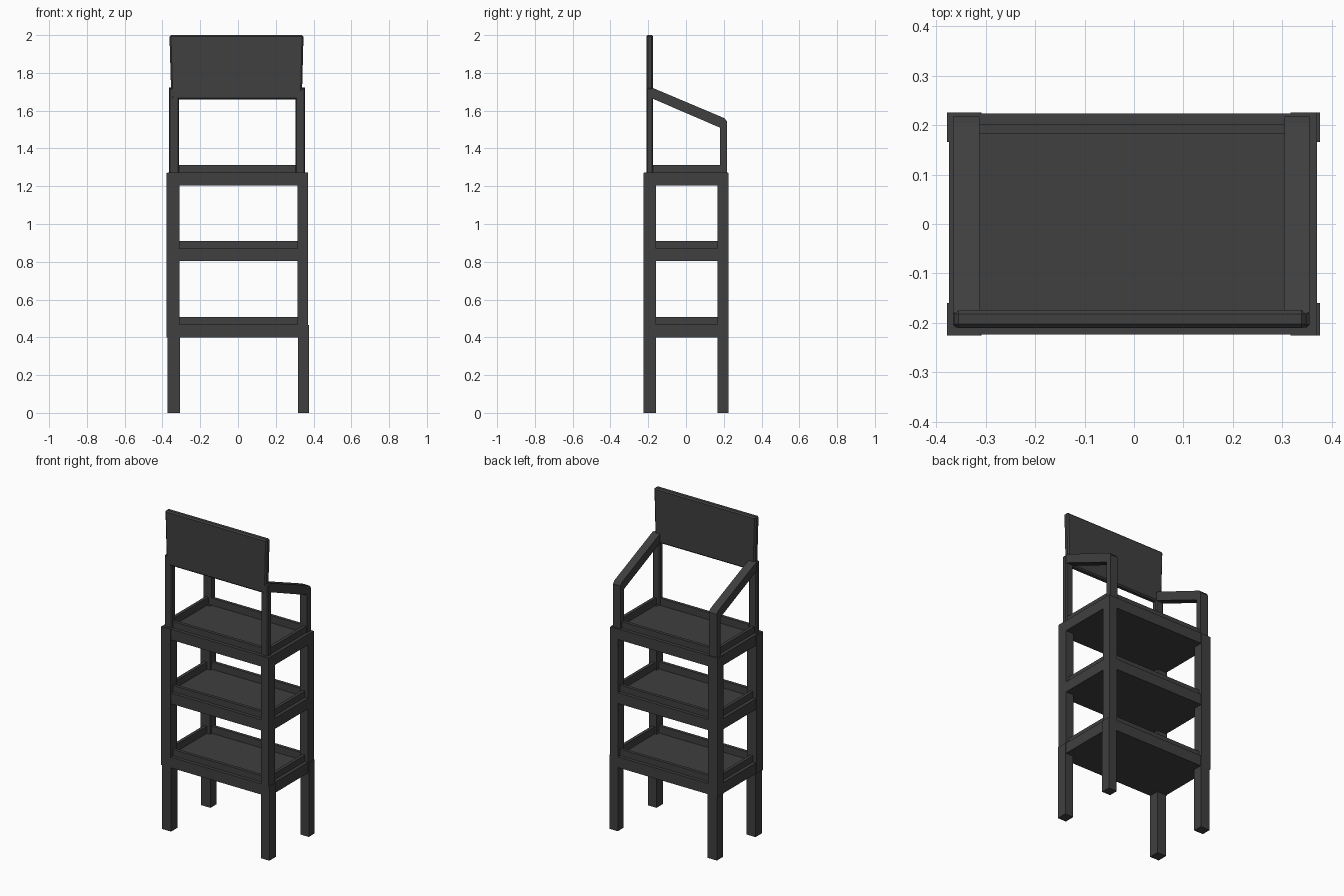
import bpy, bmesh

if "Cube" in bpy.data.objects:
    bpy.data.objects.remove(bpy.data.objects["Cube"])

mat = bpy.data.materials.new("charcoal grey")
mat.diffuse_color = (0.05, 0.05, 0.05, 1)
mat.use_nodes = True
mat.node_tree.nodes["Principled BSDF"].inputs["Base Color"].default_value = mat.diffuse_color


def finish(name, bm, bevel=0.0):
    bmesh.ops.recalc_face_normals(bm, faces=bm.faces)
    me = bpy.data.meshes.new(name)
    bm.to_mesh(me)
    bm.free()
    me.materials.append(mat)
    ob = bpy.data.objects.new(name, me)
    bpy.context.collection.objects.link(ob)
    if bevel:
        m = ob.modifiers.new("edge", 'BEVEL')
        m.width = bevel
        m.segments = 1
    return ob


def box(name, x0, x1, y0, y1, z0, z1, bevel=0.0):
    bm = bmesh.new()
    bmesh.ops.create_cube(bm, size=1)
    for v in bm.verts:
        v.co = (x1 if v.co.x > 0 else x0, y1 if v.co.y > 0 else y0, z1 if v.co.z > 0 else z0)
    return finish(name, bm, bevel)


def prism(name, pts, axis, a, b, bevel=0.0):
    """Extrude a profile: axis 'x' takes (y, z) points, axis 'y' takes (x, z) points."""
    bm = bmesh.new()
    place = (lambda p, t: (t, p[0], p[1])) if axis == 'x' else (lambda p, t: (p[0], t, p[1]))
    face = bm.faces.new([bm.verts.new(place(p, a)) for p in pts])
    ext = bmesh.ops.extrude_face_region(bm, geom=[face])
    d = (b - a, 0, 0) if axis == 'x' else (0, b - a, 0)
    bmesh.ops.translate(bm, vec=d, verts=[g for g in ext["geom"] if isinstance(g, bmesh.types.BMVert)])
    return finish(name, bm, bevel)


# lower legs and the slightly shifted upper columns
for y0, y1, end in ((-0.225, -0.16, "front"), (0.166, 0.225, "back")):
    box(f"left_{end}_leg", -0.372, -0.308, y0, y1, 0, 0.465)
    box(f"right_{end}_leg", 0.317, 0.376, y0, y1, 0, 0.465)
    box(f"left_{end}_column", -0.378, -0.311, y0, y1, 0.40, 1.27)
    box(f"right_{end}_column", 0.316, 0.370, y0, y1, 0.40, 1.27)


# three shelves: a slab frame with a raised rim around a sunken tray
def shelf(name, z):
    bm = bmesh.new()
    bmesh.ops.create_cube(bm, size=1)
    for v in bm.verts:
        v.co = (0.370 if v.co.x > 0 else -0.374, 0.2235 if v.co.y > 0 else -0.2235,
                z + 0.067 if v.co.z > 0 else z)
    bm.normal_update()
    top = max(bm.faces, key=lambda f: f.calc_center_median().z)
    for width, rise in ((0.030, 0.040), (0.028, -0.045)):
        bmesh.ops.inset_region(bm, faces=[top], thickness=width)
        ext = bmesh.ops.extrude_face_region(bm, geom=[top])
        new = [g for g in ext["geom"] if isinstance(g, bmesh.types.BMFace)][0]
        bmesh.ops.delete(bm, geom=[top], context='FACES_ONLY')
        bmesh.ops.translate(bm, vec=(0, 0, rise), verts=new.verts)
        top = new
    finish(name, bm)


for name, z in (("bottom_shelf", 0.40), ("middle_shelf", 0.803), ("top_shelf", 1.205)):
    shelf(name, z)

# upper posts and sloping arms
for side, x0, x1 in (("left", -0.366, -0.312), ("right", 0.304, 0.355)):
    box(f"{side}_sign_post", x0, x1, -0.209, -0.175, 1.26, 1.72, 0.006)
    box(f"{side}_arm_post", x0, x1, 0.18, 0.217, 1.26, 1.53)
    arm = [(-0.18, 1.722), (0.204, 1.56), (0.217, 1.543), (0.217, 1.51),
           (0.18, 1.51), (-0.18, 1.665)]
    prism(f"{side}_arm", arm, 'x', x0, x1)

# sign board: flares a little toward the top
board = [(-0.353, 1.66), (0.338, 1.66), (0.347, 2.0), (-0.363, 2.0)]
prism("sign_board", board, 'y', -0.21, -0.174, 0.008)
